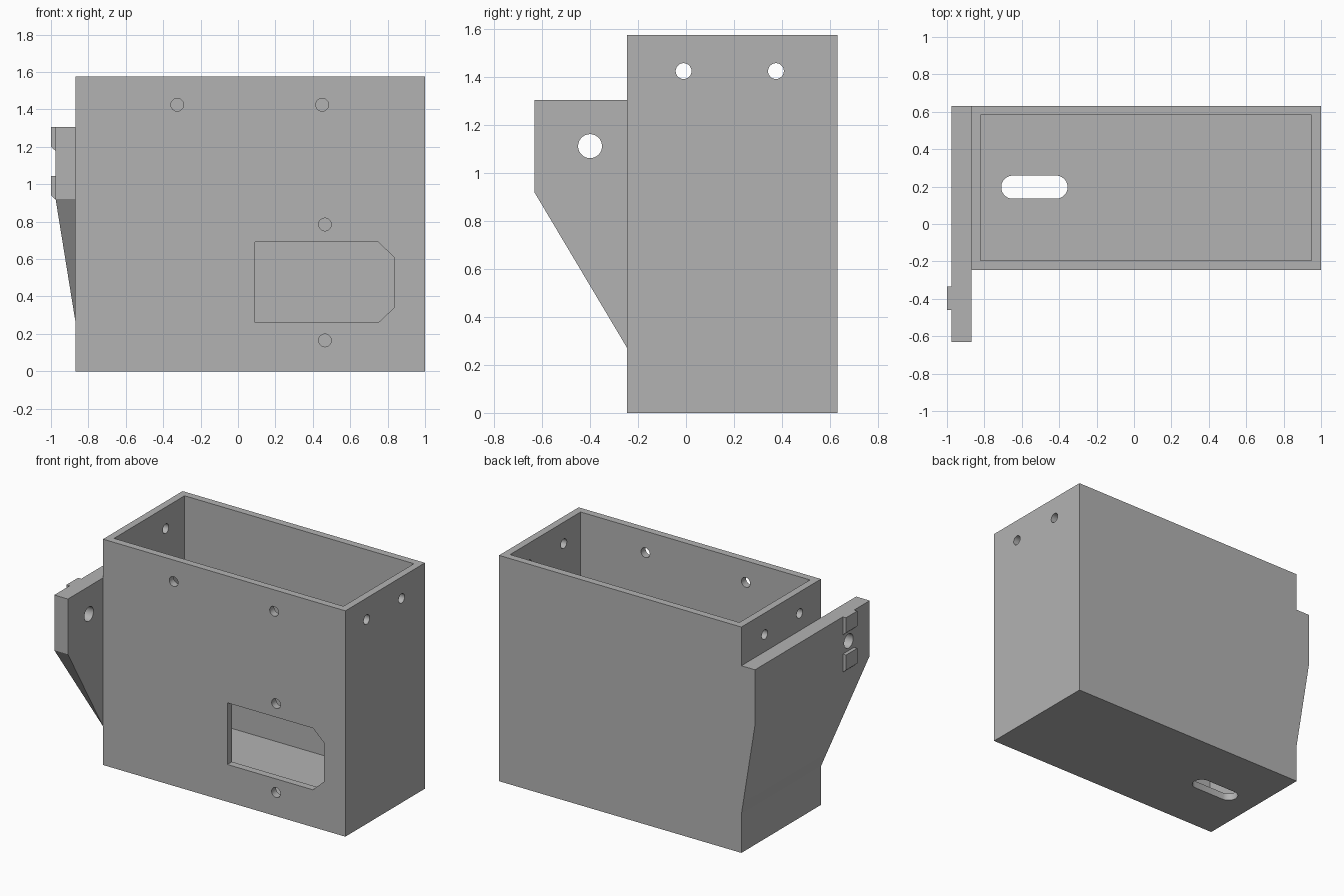
import bpy, bmesh, math
from mathutils import Vector

cube = bpy.data.objects.get("Cube")
if cube:
    bpy.data.objects.remove(cube, do_unlink=True)

grey = bpy.data.materials.new("light grey")
grey.use_nodes = True
grey.diffuse_color = (0.45, 0.45, 0.45, 1)
grey.node_tree.nodes["Principled BSDF"].inputs["Base Color"].default_value = grey.diffuse_color


def make(name, bm):
    bmesh.ops.recalc_face_normals(bm, faces=bm.faces)
    mesh = bpy.data.meshes.new(name)
    bm.to_mesh(mesh)
    bm.free()
    mesh.materials.append(grey)
    ob = bpy.data.objects.new(name, mesh)
    bpy.context.collection.objects.link(ob)
    return ob


def prism(name, profile, axis, lo, hi):
    """Extrude a flat profile along an axis from lo to hi."""
    place = {"x": lambda a, b: (lo, a, b),
             "y": lambda a, b: (a, lo, b),
             "z": lambda a, b: (a, b, lo)}[axis]
    step = Vector([(hi - lo) * (axis == k) for k in "xyz"])
    bm = bmesh.new()
    face = bm.faces.new([bm.verts.new(place(a, b)) for a, b in profile])
    top = bmesh.ops.extrude_face_region(bm, geom=[face], use_keep_orig=True)["geom"]
    bmesh.ops.translate(bm, vec=step, verts=[v for v in top if isinstance(v, bmesh.types.BMVert)])
    return make(name, bm)


def rect(a0, a1, b0, b1):
    return [(a0, b0), (a1, b0), (a1, b1), (a0, b1)]


def slot(a0, a1, b, r, n=32):
    """Round hole, or a rounded slot when a0 and a1 differ."""
    angles = [math.tau * (i + 0.5) / n for i in range(n)]
    return [((a1 if math.cos(t) > 0 else a0) + r * math.cos(t), b + r * math.sin(t))
            for t in angles]


def cut(target, profile, axis, lo, hi):
    cutter = prism("cutter", profile, axis, lo, hi)
    mod = target.modifiers.new("cut", "BOOLEAN")
    mod.operation, mod.solver, mod.object = "DIFFERENCE", "EXACT", cutter
    bpy.context.view_layer.objects.active = target
    bpy.ops.object.modifier_apply(modifier=mod.name)
    bpy.data.objects.remove(cutter, do_unlink=True)


# Overall box and wall sizes
LEFT, RIGHT, FRONT, BACK, TOP, WALL = -0.87, 1.0, -0.245, 0.632, 1.575, 0.05
OUTER = -0.975

# Open-topped box
box = prism("box", rect(LEFT, RIGHT, FRONT, BACK), "z", 0, TOP)
cut(box, rect(LEFT + WALL, RIGHT - WALL, FRONT + WALL, BACK - WALL), "z", WALL, TOP + 0.2)

# Screw holes through both side walls
for y in (-0.01, 0.375):
    cut(box, slot(y, y, 1.425, 0.033), "x", LEFT - 0.1, RIGHT + 0.1)

# Screw holes through the front wall
for x, z in ((-0.325, 1.425), (0.45, 1.425), (0.465, 0.785), (0.465, 0.165)):
    cut(box, slot(x, x, z, 0.034), "y", FRONT - 0.1, FRONT + 0.15)

# Socket window with two clipped corners
cut(box, [(0.09, 0.26), (0.75, 0.26), (0.835, 0.34), (0.835, 0.61), (0.75, 0.69), (0.09, 0.69)],
    "y", FRONT - 0.1, FRONT + 0.15)

# Cable slot in the floor
cut(box, slot(-0.648, -0.417, 0.197, 0.062), "z", -0.1, 0.15)

# Mounting bracket: thick plate with a tapering foot, sloped along its front edge
bracket = prism("bracket", [(OUTER, 0.92), (LEFT, 0.27), (LEFT, 1.305), (OUTER, 1.305)],
                "y", -0.632, BACK)
cut(bracket, [(-0.632, 0.92), (FRONT, 0.27), (FRONT, 0), (-0.9, 0), (-0.9, 0.92)], "x", -1.2, -0.7)
cut(bracket, slot(-0.4, -0.4, 1.112, 0.05), "x", -1.2, -0.7)

# Locating tabs above and below the bracket hole
for name, z in (("upper_tab", 1.305), ("lower_tab", 1.045)):
    prism(name, [(OUTER, z), (-1, z), (-1, z - 0.105), (OUTER, z - 0.127)], "y", -0.46, -0.335)

# Smooth hole walls, keep hard edges
for ob in (box, bracket):
    bpy.ops.object.select_all(action="DESELECT")
    ob.select_set(True)
    bpy.context.view_layer.objects.active = ob
    bpy.ops.object.shade_smooth_by_angle(angle=math.radians(25))
